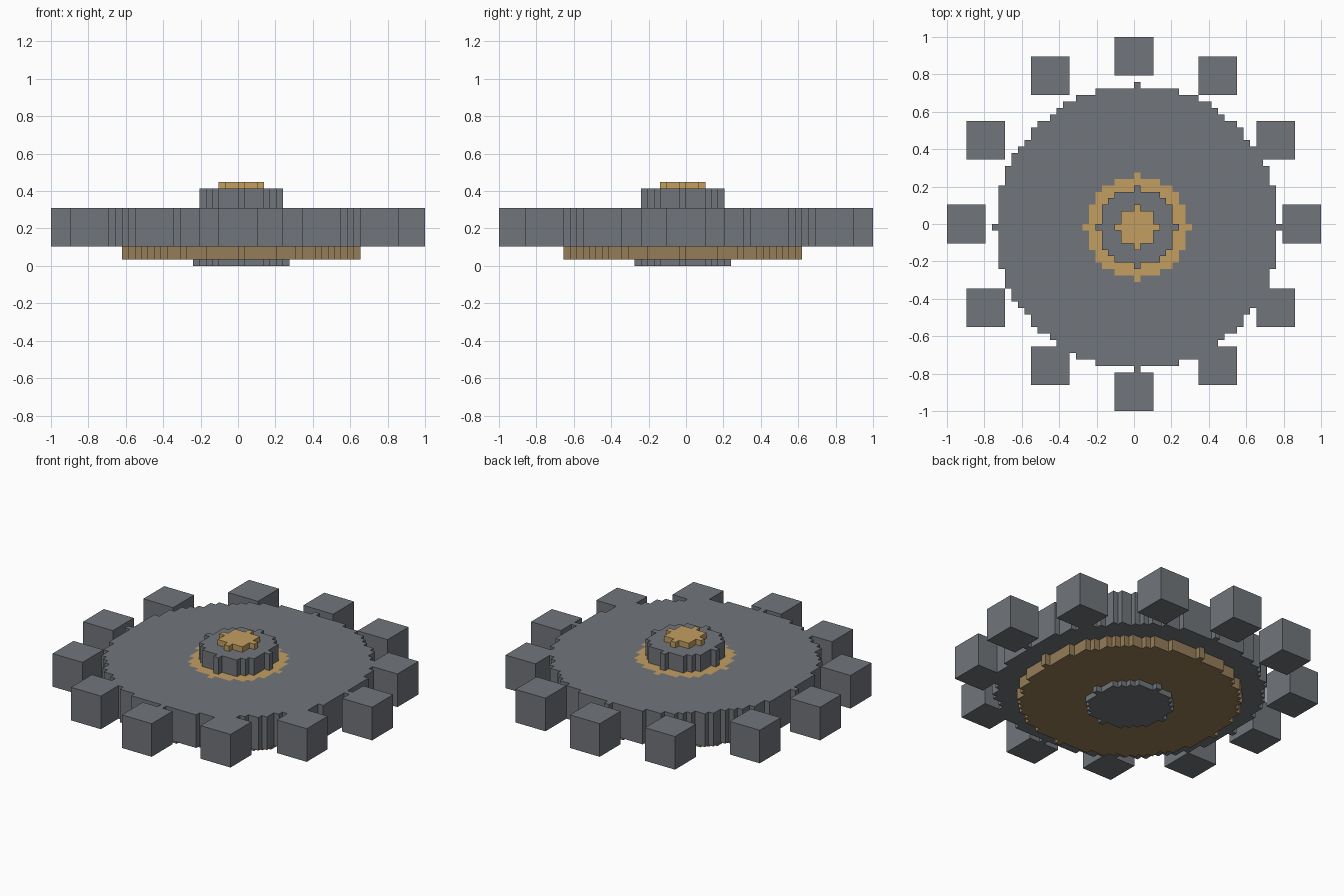
import bpy, bmesh, math

if "Cube" in bpy.data.objects:
    bpy.data.objects.remove(bpy.data.objects["Cube"])

V = 2 / 58            # voxel edge length
STEPS = {(1, 0, 0), (-1, 0, 0), (0, 1, 0), (0, -1, 0), (0, 0, 1), (0, 0, -1)}


def colour(name, r, g, b):
    m = bpy.data.materials.new(name)
    m.diffuse_color = (r, g, b, 1)
    m.use_nodes = True
    m.node_tree.nodes["Principled BSDF"].inputs["Base Color"].default_value = m.diffuse_color
    return m


steel = colour("steel", 0.165, 0.178, 0.195)
brass = colour("brass", 0.54, 0.345, 0.12)
bronze = colour("bronze", 0.30, 0.205, 0.098)


def disc(r, z0, z1):
    """Cells of a stepped disc of radius r."""
    return {(i, j, k) for i in range(-r, r + 1) for j in range(-r, r + 1)
            for k in range(z0, z1) if i * i + j * j <= r * r}


def block(x, y, z, size):
    return {(x + i, y + j, z + k) for i in range(size)
            for j in range(size) for k in range(size)}


def build(name, cells, solid, material):
    """Skin the cells of one part, only where they meet open air."""
    bm = bmesh.new()
    verts = {}

    def vert(p):
        if p not in verts:
            verts[p] = bm.verts.new((p[0] * V, -p[1] * V, p[2] * V))
        return verts[p]

    for c in sorted(cells):
        for d in sorted(STEPS):
            if tuple(a + b for a, b in zip(c, d)) in solid:
                continue
            axis = next(n for n in range(3) if d[n])
            u, w = (axis + 1) % 3, (axis + 2) % 3
            loop = []
            for du, dw in ((0, 0), (1, 0), (1, 1), (0, 1)):
                p = list(c)
                p[axis] += d[axis] > 0
                p[u] += du
                p[w] += dw
                loop.append(vert(tuple(p)))
            # y is mirrored, so the winding is reversed for positive sides
            bm.faces.new(loop[::-1] if d[axis] > 0 else loop)
    # merge coplanar squares into large flat faces
    bmesh.ops.dissolve_limit(bm, angle_limit=0.01, verts=bm.verts[:], edges=bm.edges[:])
    mesh = bpy.data.meshes.new(name)
    bm.to_mesh(mesh)
    bm.free()
    mesh.materials.append(material)
    bpy.context.collection.objects.link(bpy.data.objects.new(name, mesh))


# gear teeth: twelve cubes around the rim
teeth = set()
for n in range(12):
    a = math.radians(30 * n)
    teeth |= block(math.floor(26 * math.cos(a) - 3 + 1e-6),
                   math.floor(26 * math.sin(a) - 3 + 1e-6), 3, 6)

# stacked discs, with a brass inlay flush in the top of the wheel
inlay = disc(8, 8, 9)
wheel = disc(22, 3, 9) - inlay
parts = [
    ("bottom_boss", disc(7, 0, 1), steel),
    ("lower_plate", disc(18, 1, 3), bronze),
    ("gear_wheel", wheel, steel),
    ("gear_teeth", teeth - wheel, steel),
    ("inlay_ring", inlay, brass),
    ("hub", disc(6, 9, 12), steel),
    ("hub_cap", disc(3, 12, 13), brass),
]
solid = set().union(*(cells for _, cells, _ in parts))
for name, cells, material in parts:
    build(name, cells, solid, material)
